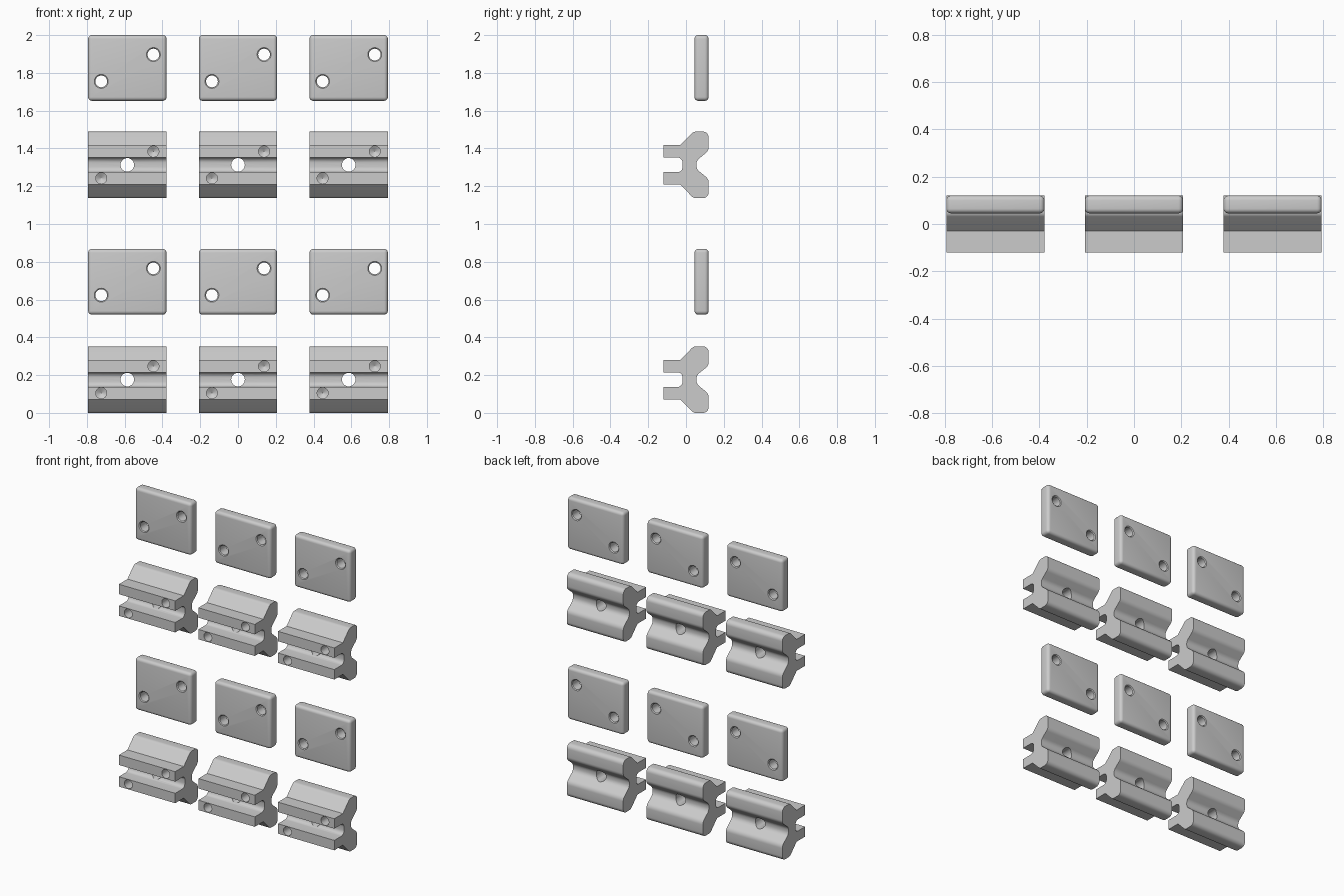
import bpy, bmesh, math
from mathutils import Vector, Matrix

if "Cube" in bpy.data.objects:
    bpy.data.objects.remove(bpy.data.objects["Cube"])

W = 0.415                 # width of every part
COLS = (-0.586, 0.0, 0.586)
PINS = ((-0.138, -0.071), (0.138, 0.071))   # screw positions (x, z)


def fillet(points, steps=6):
    """Round the corners of a closed 2D outline given as (a, b, radius)."""
    out, n = [], len(points)
    for i, (a, b, r) in enumerate(points):
        p = Vector((a, b))
        if r == 0:
            out.append(p)
            continue
        u = (Vector(points[i - 1][:2]) - p).normalized()
        v = (Vector(points[(i + 1) % n][:2]) - p).normalized()
        half = u.angle(v) / 2
        t = r / math.tan(half)
        centre = p + (u + v).normalized() * (r / math.sin(half))
        d0, d1 = p + u * t - centre, p + v * t - centre
        sweep = d0.angle_signed(d1)
        for k in range(steps + 1):
            w = -sweep * k / steps
            c, s = math.cos(w), math.sin(w)
            out.append(centre + Vector((d0.x * c - d0.y * s, d0.x * s + d0.y * c)))
    return out


def make_object(name, bm):
    bmesh.ops.recalc_face_normals(bm, faces=bm.faces)
    mesh = bpy.data.meshes.new(name)
    bm.to_mesh(mesh)
    bm.free()
    ob = bpy.data.objects.new(name, mesh)
    bpy.context.collection.objects.link(ob)
    return ob


def lathe(name, x, z, profile, seg=32):
    """Solid of revolution about the y axis; profile is (y, radius)."""
    bm = bmesh.new()
    rings = [[bm.verts.new((x + r * math.cos(math.tau * k / seg), y,
                            z + r * math.sin(math.tau * k / seg))) for k in range(seg)]
             for y, r in profile]
    for a, b in zip(rings, rings[1:]):
        for k in range(seg):
            j = (k + 1) % seg
            bm.faces.new((a[k], a[j], b[j], b[k]))
    bm.faces.new(rings[0])
    bm.faces.new(rings[-1])
    bmesh.ops.remove_doubles(bm, verts=bm.verts, dist=1e-5)
    return make_object(name, bm)


def finish(ob, cutters):
    """Cut the holes, bake the result and return a smooth-shaded mesh."""
    for c in cutters:
        c.hide_render = True
        m = ob.modifiers.new("hole", 'BOOLEAN')
        m.operation, m.object, m.solver = 'DIFFERENCE', c, 'EXACT'
    dg = bpy.context.evaluated_depsgraph_get()
    mesh = bpy.data.meshes.new_from_object(ob.evaluated_get(dg))
    for o in [ob] + cutters:
        bpy.data.objects.remove(o)
    return mesh


def place(name, mesh, heights):
    for row, z in enumerate(heights):
        for col, x in enumerate(COLS):
            ob = bpy.data.objects.new(f"{name}_{row + 1}_{col + 1}", mesh.copy())
            ob.location = (x, 0, z)
            bpy.context.collection.objects.link(ob)
            bpy.ops.object.select_all(action='DESELECT')
            ob.select_set(True)
            bpy.context.view_layer.objects.active = ob
            bpy.ops.object.shade_smooth_by_angle(angle=math.radians(30))


# Clamp block: symmetric profile (y, z, radius) extruded along x
upper = [(-0.018, 0.039, 0.028), (-0.12, 0.039, 0), (-0.12, 0.105, 0),
         (-0.03, 0.105, 0), (0.04, 0.176, 0.03), (0.12, 0.176, 0.03),
         (0.12, 0.075, 0.04), (0.055, 0.022, 0.04)]
outline = fillet(upper + [(y, -z, r) for y, z, r in reversed(upper)])
bm = bmesh.new()
face = bm.faces.new([bm.verts.new((-W / 2, p.x, p.y)) for p in outline])
ext = bmesh.ops.extrude_face_region(bm, geom=[face])
bmesh.ops.translate(bm, vec=(W, 0, 0),
                    verts=[g for g in ext['geom'] if isinstance(g, bmesh.types.BMVert)])
block = make_object("clamp_block", bm)

# Centre bolt hole and two blind screw holes with conical ends
cuts = [lathe("bolt_cutter", 0, 0, [(-0.2, 0.036), (0.2, 0.036)])]
cuts += [lathe("screw_cutter", x, z, [(-0.2, 0.029), (0.03, 0.029), (0.047, 0.0005)])
         for x, z in PINS]
block_mesh = finish(block, cuts)

# Cover plate: slab with all edges rounded
bm = bmesh.new()
bmesh.ops.create_cube(bm, size=1, matrix=Matrix.Translation((0, 0.0825, 0))
                      @ Matrix.Diagonal((W, 0.075, 0.348, 1)))
bmesh.ops.bevel(bm, geom=bm.edges[:], offset=0.02, segments=5, profile=0.5, affect='EDGES')
plate = make_object("cover_plate", bm)

# Through holes with a slightly eased lip on both faces
lip = [(0.03, 0.037), (0.045, 0.037), (0.050, 0.031), (0.115, 0.031), (0.12, 0.037), (0.14, 0.037)]
plate_mesh = finish(plate, [lathe("plate_cutter", x, z, lip) for x, z in PINS])

place("clamp_block", block_mesh, (0.176, 1.313))
place("cover_plate", plate_mesh, (0.694, 1.826))
